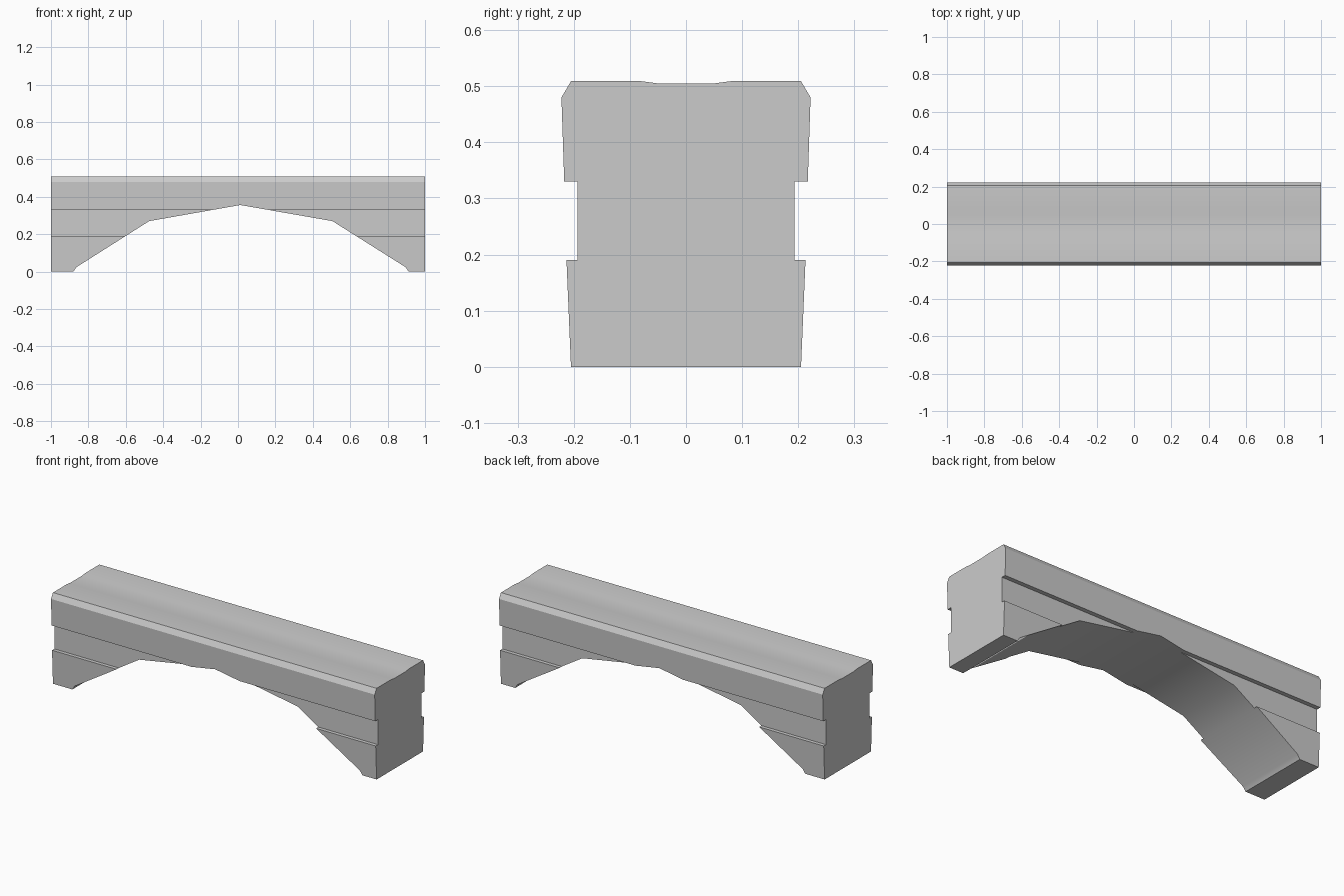
import bpy, bmesh
from math import radians
from mathutils import Vector

if "Cube" in bpy.data.objects:
    bpy.data.objects.remove(bpy.data.objects["Cube"])


def prism(name, points, direction):
    """Extrude a closed outline along a direction."""
    bm = bmesh.new()
    face = bm.faces.new([bm.verts.new(p) for p in points])
    ext = bmesh.ops.extrude_face_region(bm, geom=[face])
    moved = [g for g in ext["geom"] if isinstance(g, bmesh.types.BMVert)]
    bmesh.ops.translate(bm, verts=moved, vec=Vector(direction))
    bmesh.ops.recalc_face_normals(bm, faces=bm.faces[:])
    mesh = bpy.data.meshes.new(name)
    bm.to_mesh(mesh)
    bm.free()
    obj = bpy.data.objects.new(name, mesh)
    bpy.context.collection.objects.link(obj)
    return obj


# Beam cross-section (y, z): half outline, mirrored across y
half = [(0.205, 0), (0.213, 0.19), (0.193, 0.19), (0.193, 0.33), (0.217, 0.33),
        (0.222, 0.48), (0.205, 0.509), (0.08, 0.509), (0.05, 0.505)]
section = half + [(-y, z) for y, z in reversed(half)]
beam = prism("arched_beam", [(-1, y, z) for y, z in section], (2, 0, 0))

# Arched opening (x, z) cut through the underside
arch = [(-0.88, -0.1), (-0.88, 0), (-0.865, 0.023), (-0.475, 0.27), (0.012, 0.356),
        (0.505, 0.27), (0.897, 0.023), (0.912, 0), (0.912, -0.1)]
cutter = prism("arch_cutter", [(x, -0.4, z) for x, z in arch], (0, 0.8, 0))
cutter.hide_render = True

cut = beam.modifiers.new("arch", "BOOLEAN")
cut.operation = "DIFFERENCE"
cut.solver = "EXACT"
cut.object = cutter

bpy.context.view_layer.objects.active = beam
beam.select_set(True)
bpy.ops.object.modifier_apply(modifier=cut.name)
bpy.data.objects.remove(cutter)

# Soft shading on the shallow edges only
bpy.ops.object.shade_smooth_by_angle(angle=radians(30))
